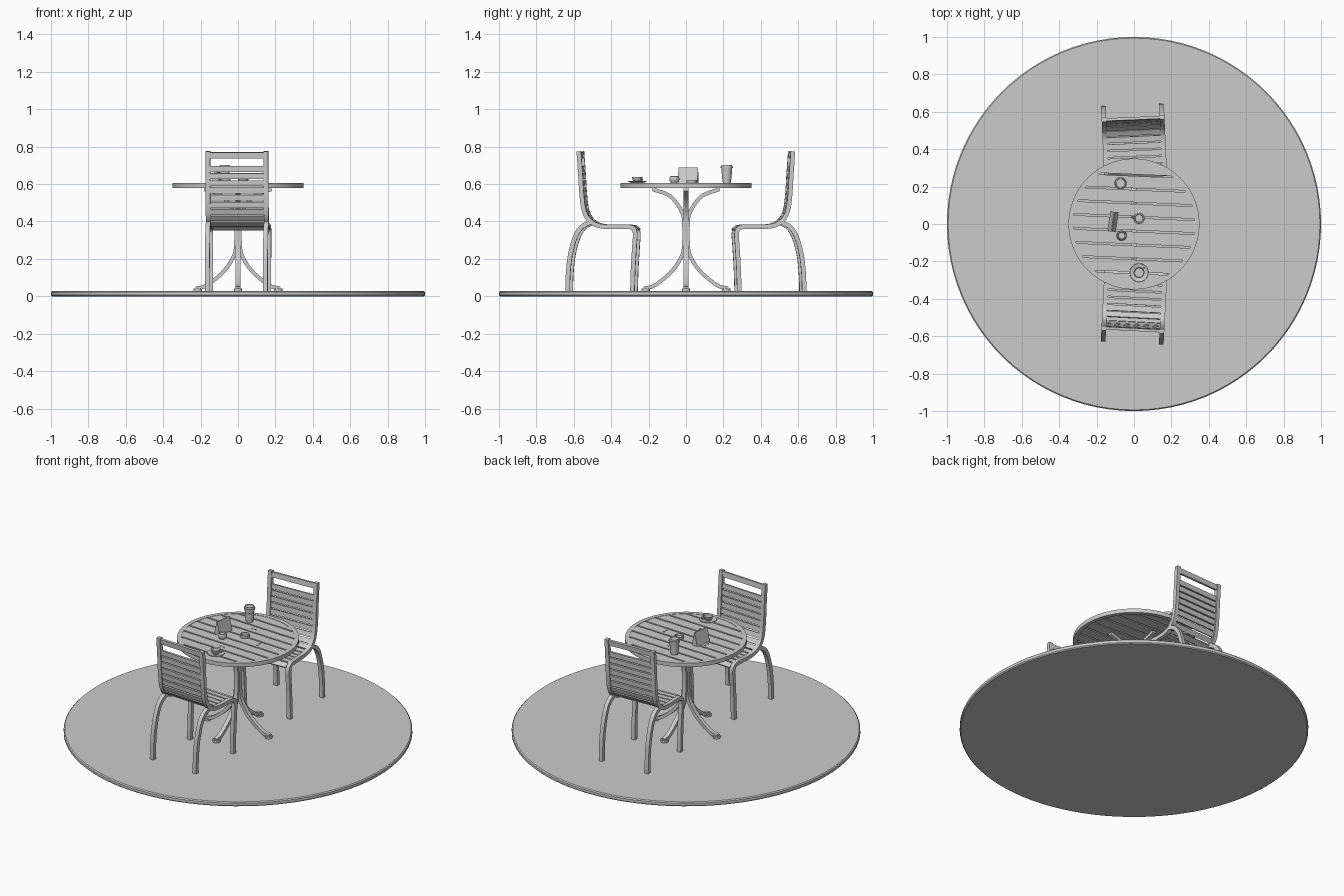
import bpy, bmesh, math
from mathutils import Matrix, Vector

if "Cube" in bpy.data.objects:
    bpy.data.objects.remove(bpy.data.objects["Cube"])

mat = bpy.data.materials.new("plain grey")
mat.diffuse_color = (0.6, 0.6, 0.6, 1)
mat.use_nodes = True
mat.node_tree.nodes["Principled BSDF"].inputs["Base Color"].default_value = mat.diffuse_color
I = Matrix.Identity(4)
GROUND, TOP = 0.028, 0.605


def finish(name, bm, m=I):
    bmesh.ops.recalc_face_normals(bm, faces=bm.faces)
    me = bpy.data.meshes.new(name)
    bm.to_mesh(me)
    bm.free()
    me.transform(m)
    me.materials.append(mat)
    ob = bpy.data.objects.new(name, me)
    bpy.context.collection.objects.link(ob)
    bpy.ops.object.select_all(action='DESELECT')
    ob.select_set(True)
    bpy.context.view_layer.objects.active = ob
    bpy.ops.object.shade_smooth_by_angle(angle=math.radians(35))
    return ob


def spline(pts, n=4):
    """Catmull-Rom curve through (y, z) points."""
    p = [Vector(q) for q in pts]
    p = [2 * p[0] - p[1]] + p + [2 * p[-1] - p[-2]]
    out = []
    for i in range(1, len(p) - 2):
        a, b, c, d = p[i - 1:i + 3]
        for k in range(n):
            t = k / n
            out.append(0.5 * (2 * b + (c - a) * t + (2 * a - 5 * b + 4 * c - d) * t * t
                              + (3 * b - a - 3 * c + d) * t ** 3))
    return out + [p[-2]]


def bar(bm, path, x0, x1, t):
    """Sweep a flat bar along a (y, z) path."""
    rings = []
    for i, q in enumerate(path):
        d = (path[min(i + 1, len(path) - 1)] - path[max(i - 1, 0)]).normalized()
        n = Vector((-d.y, d.x)) * t / 2
        rings.append([bm.verts.new((x, (q + s * n).x, (q + s * n).y))
                      for x, s in ((x0, -1), (x1, -1), (x1, 1), (x0, 1))])
    for a, b in zip(rings, rings[1:]):
        for k in range(4):
            bm.faces.new((a[k], a[(k + 1) % 4], b[(k + 1) % 4], b[k]))
    bm.faces.new(rings[0])
    bm.faces.new(rings[-1])


def lathe(name, prof, loc=(0, 0, 0), seg=32, closed=False):
    """Spin an (r, z) profile about z; closed joins last point to first."""
    bm = bmesh.new()
    rings = []
    for r, z in prof:
        if r == 0:
            rings.append([bm.verts.new((0, 0, z))] * seg)
        else:
            rings.append([bm.verts.new((r * math.cos(2 * math.pi * k / seg),
                                        r * math.sin(2 * math.pi * k / seg), z)) for k in range(seg)])
    pairs = list(zip(rings, rings[1:])) + ([(rings[-1], rings[0])] if closed else [])
    for a, b in pairs:
        for k in range(seg):
            j = (k + 1) % seg
            bm.faces.new(list(dict.fromkeys((a[k], a[j], b[j], b[k]))))
    return finish(name, bm, Matrix.Translation(loc))


def at_length(path, s):
    """Point and direction at distance s along a path."""
    for a, b in zip(path, path[1:]):
        l = (b - a).length
        if s <= l:
            break
        s -= l
    d = (b - a).normalized()
    return a + d * s, d


# Round floor
lathe("floor_disc", [(0, 0), (0.994, 0), (1, 0.006), (1, 0.022), (0.994, GROUND), (0, GROUND)], seg=96)

# Table top: rim and slats
lathe("table_rim", [(0.325, 0.58), (0.35, 0.58), (0.35, TOP), (0.325, TOP)], seg=64, closed=True)
tilt = Matrix.Rotation(math.radians(-2.5), 4, 'Z')
bm = bmesh.new()
R, pitch, gap = 0.327, 0.0745, 0.009
for i in range(9):
    yc = (i - 4) * pitch
    y0, y1 = max(yc - (pitch - gap) / 2, -R), min(yc + (pitch - gap) / 2, R)
    ys = [y0 + (y1 - y0) * k / 8 for k in range(9)]
    edge = [(math.sqrt(max(R * R - y * y, 1e-6)), y) for y in ys]
    loop = edge + [(-x, y) for x, y in reversed(edge)]
    f = bm.faces.new([bm.verts.new((x, y, 0.585)) for x, y in loop])
    up = bmesh.ops.extrude_face_region(bm, geom=[f])["geom"]
    bmesh.ops.translate(bm, verts=[v for v in up if isinstance(v, bmesh.types.BMVert)],
                        vec=(0, 0, TOP - 0.002 - 0.585))
finish("table_slats", bm, tilt)

# Table pedestal: four bent straps with foot pads
strap = spline([(0.225, 0.042), (0.18, 0.052), (0.13, 0.085), (0.07, 0.14), (0.025, 0.21), (0.011, 0.27),
                (0.011, 0.40), (0.022, 0.45), (0.055, 0.505), (0.10, 0.545), (0.18, 0.572)], 3)
for i in range(4):
    turn = Matrix.Rotation(i * math.pi / 2, 4, 'Z')
    bm = bmesh.new()
    bar(bm, strap, -0.013, 0.013, 0.02)
    finish("pedestal_leg", bm, turn)
    p = turn @ Vector((0, 0.215, GROUND))
    lathe("foot_pad", [(0, -0.002), (0.022, -0.002), (0.022, 0.014), (0, 0.014)], p, 12)
    for dx in (-0.012, 0.012):
        lathe("screw", [(0.005, -0.003), (0.005, 0.001), (0, 0.002)],
              tilt @ turn @ Vector((dx, 0.15, TOP)), 8)

# Chair shapes in side view
frame = spline([(0.278, 0.026), (0.274, 0.15), (0.266, 0.28), (0.263, 0.335), (0.275, 0.363), (0.31, 0.372),
                (0.42, 0.372), (0.48, 0.385), (0.52, 0.42), (0.54, 0.47), (0.55, 0.55), (0.556, 0.65),
                (0.565, 0.775)])
rear = spline([(0.505, 0.395), (0.55, 0.37), (0.583, 0.32), (0.61, 0.225), (0.622, 0.12), (0.625, 0.026)])
slat_path = spline([(0.25, 0.352), (0.272, 0.37), (0.31, 0.374), (0.42, 0.374), (0.48, 0.387),
                    (0.52, 0.422), (0.54, 0.47), (0.55, 0.55), (0.556, 0.65), (0.559, 0.70)])
length = sum((b - a).length for a, b in zip(slat_path, slat_path[1:]))
count = round(length / 0.0385)


def chair(name, m):
    for side in (-1, 1):
        bm = bmesh.new()
        bar(bm, frame, side * 0.143, side * 0.168, 0.024)
        finish(name + "_side_frame", bm, m)
        bm = bmesh.new()
        bar(bm, rear, side * 0.143, side * 0.168, 0.024)
        finish(name + "_rear_leg", bm, m)
    bm = bmesh.new()
    for i in range(count):
        q, d = at_length(slat_path, (i + 0.5) * length / count)
        bar(bm, [q - d * 0.0155, q + d * 0.0155], -0.146, 0.146, 0.012)
    finish(name + "_slats", bm, m)
    bm = bmesh.new()
    bar(bm, [Vector((0.561, 0.738)), Vector((0.5645, 0.77))], -0.146, 0.146, 0.015)
    finish(name + "_top_rail", bm, m)


def spin(deg):
    c = Matrix.Translation((0, 0.45, 0))
    return c @ Matrix.Rotation(math.radians(deg), 4, 'Z') @ c.inverted()


chair("back_chair", spin(2.5))
chair("front_chair", Matrix.Rotation(math.pi, 4, 'Z') @ spin(-3))

# Coffee cup and saucer
lathe("saucer", [(0, 0), (0.028, 0), (0.05, 0.008), (0.049, 0.011), (0.027, 0.004), (0, 0.004)],
      (0.027, -0.26, TOP))
lathe("coffee_cup", [(0, 0.004), (0.016, 0.004), (0.024, 0.014), (0.029, 0.034), (0.027, 0.034),
                     (0.024, 0.026), (0, 0.026)], (0.027, -0.26, TOP))
bm = bmesh.new()
h = [Vector((0.025 + 0.012 * math.sin(a), 0.02 - 0.009 * math.cos(a)))
     for a in [math.pi * k / 8 for k in range(9)]]
bar(bm, h, -0.003, 0.003, 0.004)
finish("cup_handle", bm, Matrix.Translation((0.027, -0.26, TOP)) @ Matrix.Rotation(-0.8, 4, 'Z'))

# Takeaway cup with sleeve and lid
lathe("takeaway_cup", [(0, 0), (0.021, 0), (0.023, 0.022), (0.025, 0.022), (0.0275, 0.06), (0.0265, 0.06),
                       (0.029, 0.082), (0.033, 0.082), (0.033, 0.088), (0.029, 0.089), (0.027, 0.098),
                       (0.024, 0.098), (0.023, 0.094), (0, 0.094)], (-0.072, 0.218, TOP))

# Sugar pot and ashtray
lathe("sugar_pot", [(0, 0), (0.016, 0), (0.025, 0.012), (0.027, 0.024), (0.023, 0.036), (0.019, 0.038),
                    (0.017, 0.03), (0, 0.028)], (-0.066, -0.062, TOP))
lathe("ashtray", [(0, 0), (0.026, 0), (0.029, 0.006), (0.028, 0.017), (0.022, 0.018), (0.02, 0.008), (0, 0.008)],
      (0.027, 0.03, TOP))

# Folded menu card
bm = bmesh.new()
ends = [[bm.verts.new(v) for v in ((-0.021, y, 0), (0.021, y, 0), (0.002, y, 0.084), (-0.002, y, 0.084))]
        for y in (-0.053, 0.053)]
for k in range(4):
    j = (k + 1) % 4
    bm.faces.new((ends[0][k], ends[0][j], ends[1][j], ends[1][k]))
for e in ends:
    bm.faces.new(e)
finish("menu_card", bm, Matrix.Translation((-0.112, 0.012, TOP)) @ Matrix.Rotation(math.radians(-8), 4, 'Z'))
